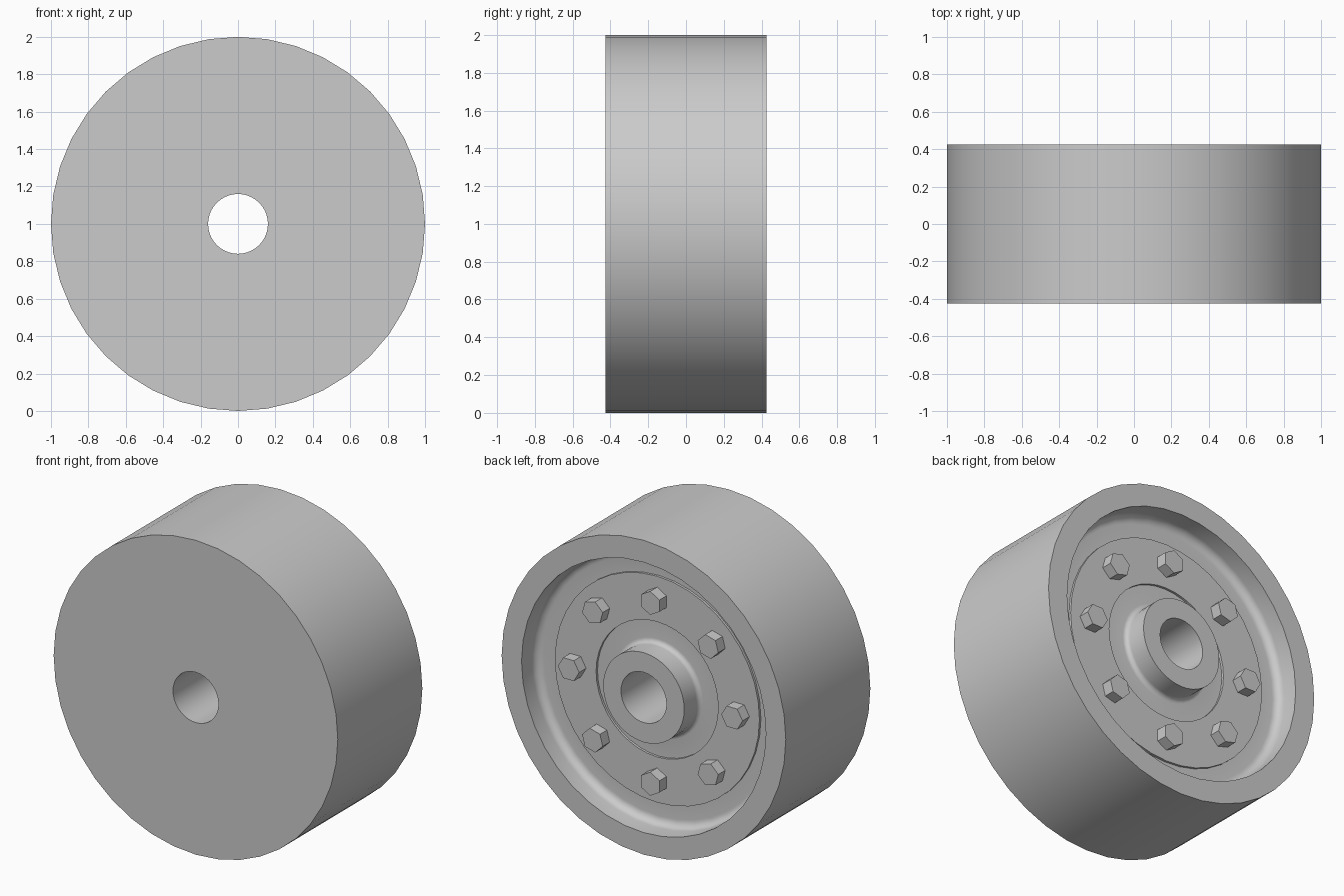
import bpy, bmesh
from math import sin, cos, pi, radians
from mathutils import Matrix, Vector

cube = bpy.data.objects.get("Cube")
if cube:
    bpy.data.objects.remove(cube, do_unlink=True)

# Single grey material
grey = bpy.data.materials.new("plain_grey")
grey.use_nodes = True
grey.diffuse_color = (0.6, 0.6, 0.6, 1)
grey.node_tree.nodes["Principled BSDF"].inputs["Base Color"].default_value = (0.6, 0.6, 0.6, 1)

HALF = 0.425      # half width of the wheel
FLOOR = 0.275     # bottom of the rear recess
PLATE = 0.29      # top of the bolt plate
SIDES = 40
CENTRE = Vector((0, 0, 1))


def add_object(name, bm, smooth=False):
    bmesh.ops.recalc_face_normals(bm, faces=bm.faces)
    mesh = bpy.data.meshes.new(name)
    bm.to_mesh(mesh)
    bm.free()
    mesh.materials.append(grey)
    ob = bpy.data.objects.new(name, mesh)
    ob.location = CENTRE
    bpy.context.collection.objects.link(ob)
    if smooth:
        bpy.ops.object.select_all(action='DESELECT')
        ob.select_set(True)
        bpy.context.view_layer.objects.active = ob
        bpy.ops.object.shade_smooth_by_angle(angle=radians(30))
    return ob


def arc(r, y, radius, start, end, steps=6):
    """Fillet points in the (radius, y) plane."""
    angles = [radians(start + (end - start) * i / steps) for i in range(steps + 1)]
    return [(r + radius * cos(a), y + radius * sin(a)) for a in angles]


def lathe(name, profile):
    """Spin a closed (radius, y) profile round the y axis."""
    bm = bmesh.new()
    rings = []
    for r, y in profile:
        rings.append([bm.verts.new((r * cos(2 * pi * i / SIDES), y, r * sin(2 * pi * i / SIDES)))
                      for i in range(SIDES)])
    for a, b in zip(rings, rings[1:] + rings[:1]):
        for i in range(SIDES):
            j = (i + 1) % SIDES
            bm.faces.new((a[i], a[j], b[j], b[i]))
    return add_object(name, bm, True)


# Wheel body: flat front, recessed back with filleted rim, raised plate and hub
fillet, hub_fillet = 0.05, 0.03
profile = [(0.16, -HALF), (1.0, -HALF), (1.0, HALF), (0.86, HALF)]
profile += arc(0.86 - fillet, FLOOR + fillet, fillet, 0, -90)
profile += [(0.72, FLOOR), (0.72, PLATE), (0.43, PLATE), (0.43, FLOOR)]
profile += arc(0.285 + hub_fillet, FLOOR + hub_fillet, hub_fillet, 270, 180)
profile += [(0.285, HALF), (0.16, HALF)]
lathe("wheel_body", profile)

# Eight hexagonal bolt heads on the plate
height, sink = 0.07, 0.01
for i in range(8):
    bm = bmesh.new()
    bmesh.ops.create_cone(bm, cap_ends=True, segments=6, radius1=0.075, radius2=0.075,
                          depth=height + sink)
    bmesh.ops.rotate(bm, verts=bm.verts, matrix=Matrix.Rotation(pi / 2, 3, 'X'))
    # Point one corner of the hexagon outwards
    tip = max(bm.verts, key=lambda v: v.co.x)
    if abs(tip.co.z) > 0.01:
        bmesh.ops.rotate(bm, verts=bm.verts, matrix=Matrix.Rotation(pi / 6, 3, 'Y'))
    bmesh.ops.translate(bm, verts=bm.verts, vec=(0.575, PLATE + (height - sink) / 2, 0))
    bmesh.ops.rotate(bm, verts=bm.verts, matrix=Matrix.Rotation(i * pi / 4, 3, 'Y'))
    add_object(f"bolt_head_{i + 1}", bm)
